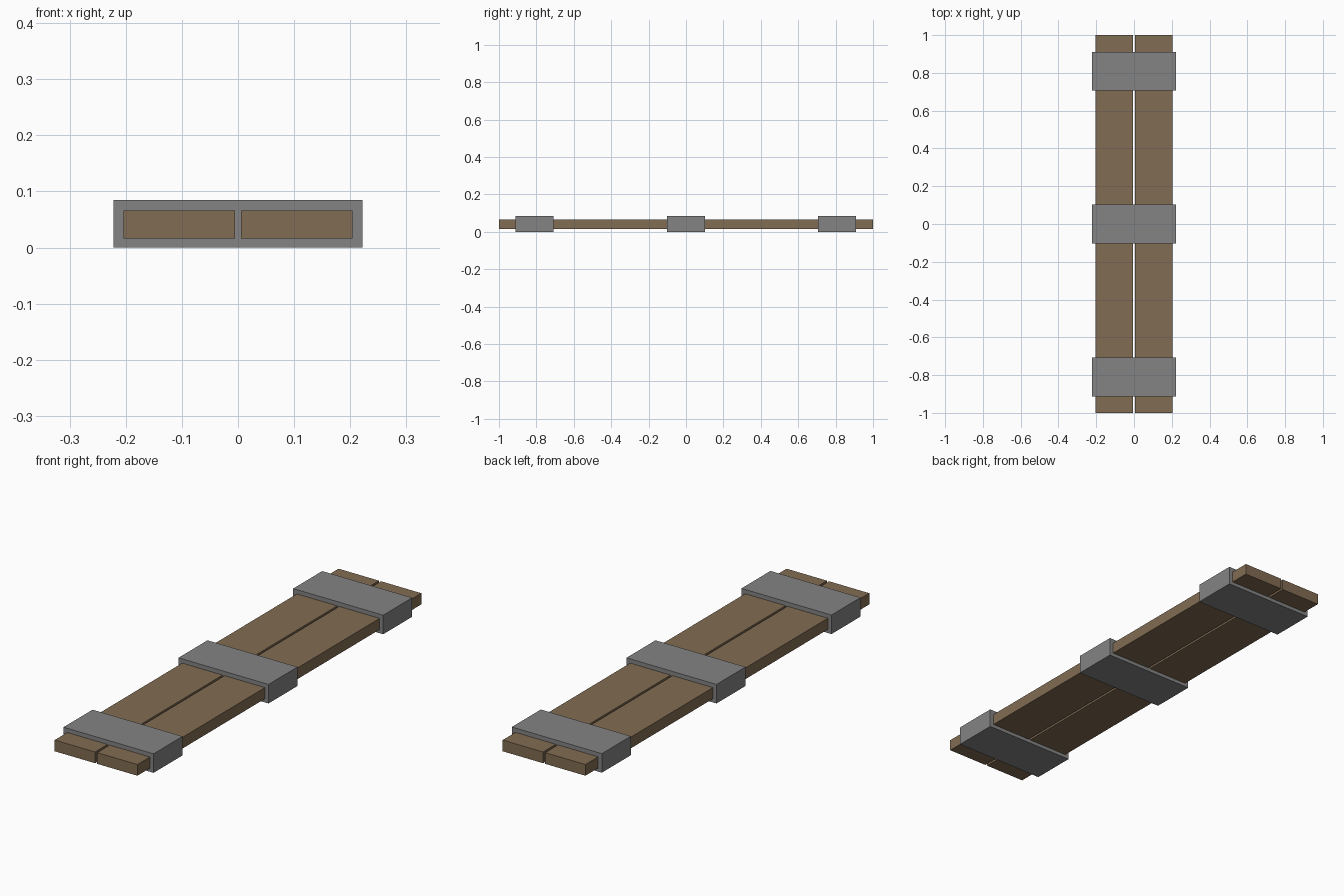
import bpy

if "Cube" in bpy.data.objects:
    bpy.data.objects.remove(bpy.data.objects["Cube"])


def material(name, rgb):
    m = bpy.data.materials.new(name)
    m.diffuse_color = (*rgb, 1.0)
    m.use_nodes = True
    m.node_tree.nodes["Principled BSDF"].inputs["Base Color"].default_value = m.diffuse_color
    return m


def box(name, lo, hi, mat):
    size = [b - a for a, b in zip(lo, hi)]
    centre = [(a + b) / 2 for a, b in zip(lo, hi)]
    bpy.ops.mesh.primitive_cube_add(size=1, location=centre)
    ob = bpy.context.object
    ob.name = name
    ob.scale = size
    bpy.ops.object.transform_apply(location=False, rotation=False, scale=True)
    ob.data.materials.append(mat)
    return ob


wood = material("brown wood", (0.22, 0.15, 0.085))
metal = material("grey metal", (0.23, 0.23, 0.23))

# two long planks with a narrow gap between them
box("left_plank", (-0.204, -1, 0.016), (-0.005, 1, 0.066), wood)
box("right_plank", (0.005, -1, 0.016), (0.204, 1, 0.066), wood)

# three solid clamps wrapped across the planks
for name, y in (("front_band", -0.81), ("middle_band", 0.0), ("back_band", 0.808)):
    box(name, (-0.222, y - 0.102, 0.0), (0.222, y + 0.102, 0.085), metal)
